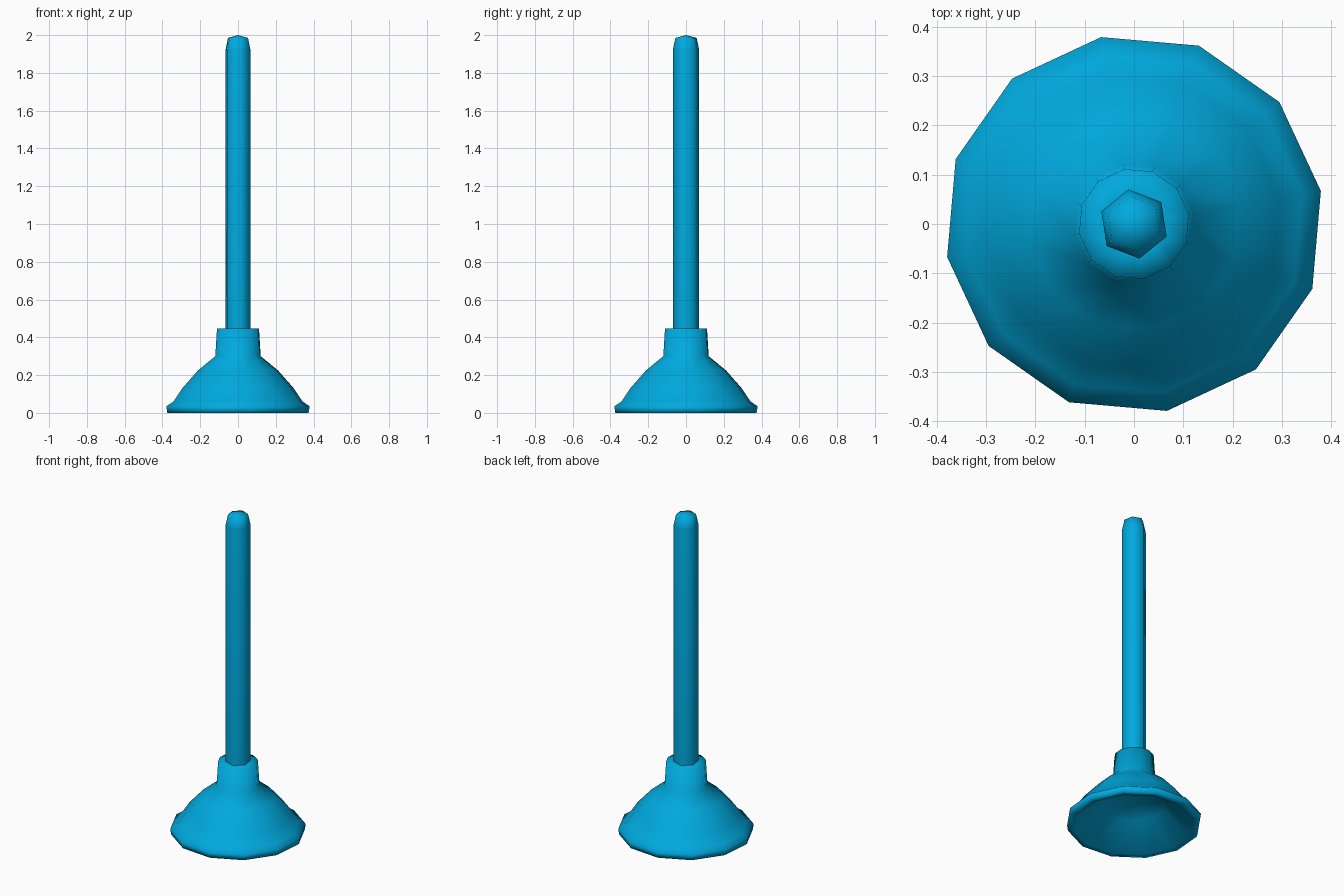
import bpy, bmesh, math

cube = bpy.data.objects.get("Cube")
if cube:
    bpy.data.objects.remove(cube, do_unlink=True)

blue = bpy.data.materials.new("bright_blue")
blue.use_nodes = True
colour = (0.0, 0.40, 0.74, 1)
blue.diffuse_color = colour
blue.node_tree.nodes["Principled BSDF"].inputs["Base Color"].default_value = colour


def lathe(name, profile, sides, turn):
    """Spin (radius, height) points about z; radius 0 makes a pole."""
    bm = bmesh.new()
    rings = []
    for r, z in profile:
        if r == 0:
            rings.append([bm.verts.new((0, 0, z))] * sides)
            continue
        ring = []
        for i in range(sides):
            a = math.radians(turn) + math.tau * i / sides
            ring.append(bm.verts.new((r * math.cos(a), r * math.sin(a), z)))
        rings.append(ring)
    # Profiles run upward on the outside, so faces wind outward
    for low, high in zip(rings, rings[1:]):
        for i in range(sides):
            j = (i + 1) % sides
            corners = list(dict.fromkeys((low[i], low[j], high[j], high[i])))
            bm.faces.new(corners).smooth = True
    mesh = bpy.data.meshes.new(name)
    bm.to_mesh(mesh)
    bm.free()
    mesh.materials.append(blue)
    obj = bpy.data.objects.new(name, mesh)
    bpy.context.collection.objects.link(obj)


# Hollow cup: shallow inner dome, rim lip, outer bell, then the collar
lathe("rubber_cup", [
    (0, 0.17), (0.18, 0.13), (0.345, 0.0),
    (0.38, 0.0), (0.385, 0.035), (0.347, 0.06), (0.3, 0.13),
    (0.215, 0.225), (0.122, 0.3), (0.113, 0.446), (0.06, 0.446)], 12, 10)

# Six-sided handle with a tapered tip, its open end sunk in the collar
lathe("handle", [
    (0.071, 0.42), (0.071, 1.92), (0.057, 1.985), (0, 2.0)], 6, 39)
